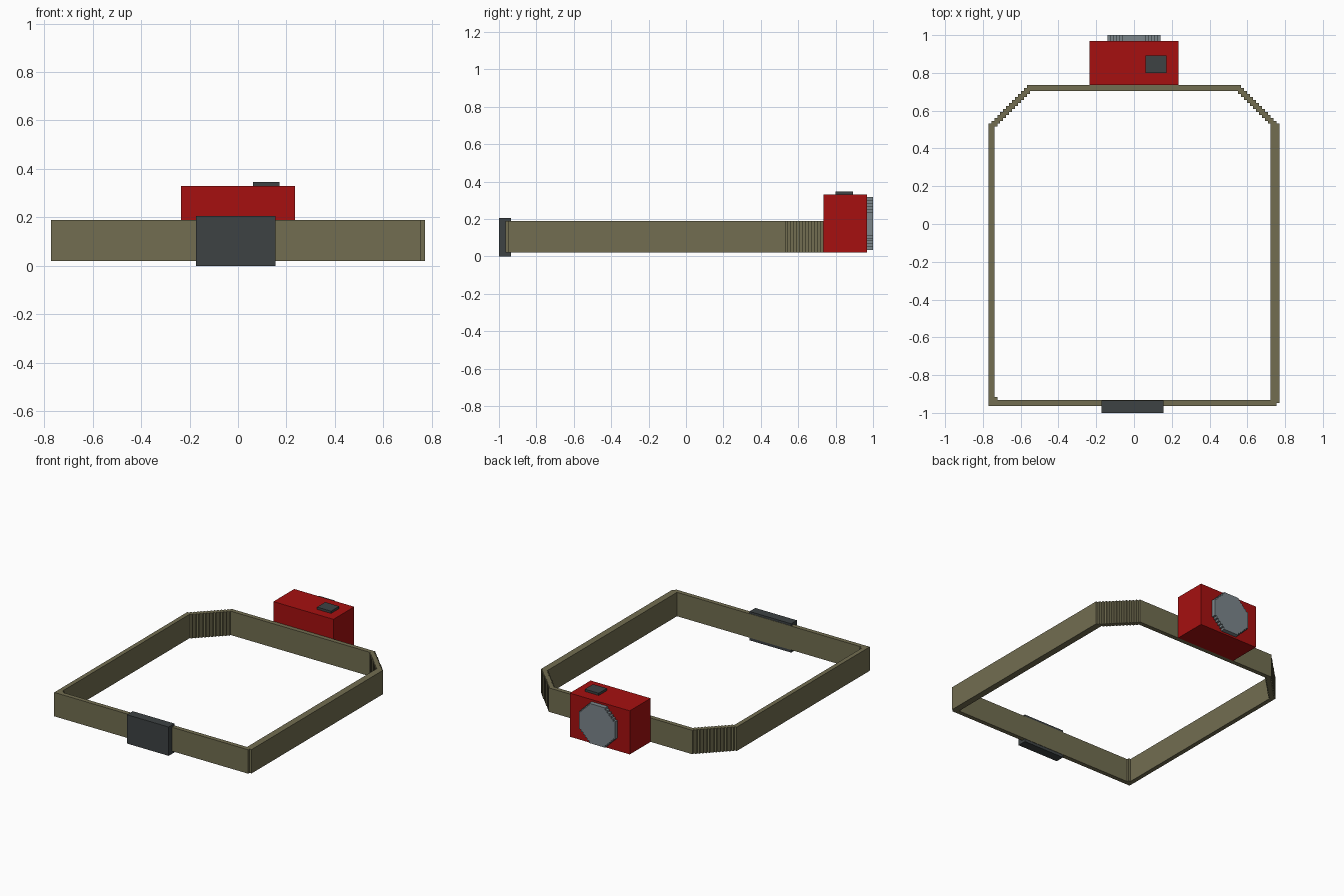
import bpy, bmesh
from mathutils import Vector

if "Cube" in bpy.data.objects:
    bpy.data.objects.remove(bpy.data.objects["Cube"])

S = 0.0157          # step size of the staircase edges


def material(name, rgb):
    m = bpy.data.materials.new(name)
    m.diffuse_color = (*rgb, 1)
    m.use_nodes = True
    m.node_tree.nodes["Principled BSDF"].inputs["Base Color"].default_value = m.diffuse_color
    return m


OLIVE = material("olive webbing", (0.168, 0.155, 0.082))
RED = material("red plastic", (0.38, 0.005, 0.005))
DARK = material("dark grey plastic", (0.047, 0.055, 0.057))
GREY = material("grey lens", (0.20, 0.24, 0.26))


def prism(name, outline, base, depth, mat, holes=None):
    """Extrude a closed outline (base: 2D point -> 3D) along depth; holes = inner outline."""
    bm = bmesh.new()
    edges = []
    for loop in [outline] + ([holes] if holes else []):
        vs = [bm.verts.new(base(*p)) for p in loop]
        edges += [bm.edges.new((vs[i - 1], vs[i])) for i in range(len(vs))]
    bmesh.ops.triangle_fill(bm, edges=edges, use_beauty=True)
    res = bmesh.ops.extrude_face_region(bm, geom=bm.faces[:])
    bmesh.ops.translate(bm, vec=Vector(depth),
                        verts=[g for g in res["geom"] if isinstance(g, bmesh.types.BMVert)])
    bmesh.ops.recalc_face_normals(bm, faces=bm.faces[:])
    bmesh.ops.dissolve_limit(bm, angle_limit=0.01, verts=bm.verts[:], edges=bm.edges[:])
    me = bpy.data.meshes.new(name)
    bm.to_mesh(me)
    bm.free()
    me.materials.append(mat)
    ob = bpy.data.objects.new(name, me)
    bpy.context.collection.objects.link(ob)
    return ob


def box(name, x, y, z, mat):
    rect = [(x[0], y[0]), (x[1], y[0]), (x[1], y[1]), (x[0], y[1])]
    return prism(name, rect, lambda a, b: (a, b, z[0]), (0, 0, z[1] - z[0]), mat)


def stairs(x, y, n, sx, sy):
    """Staircase from (x, y): rise first along x, then along y."""
    pts = [(x, y)]
    for i in range(n):
        pts += [(x + sx * S * (i + 1), y + sy * S * i),
                (x + sx * S * (i + 1), y + sy * S * (i + 1))]
    return pts


def flip(pts):
    return [(-x, y) for x, y in reversed(pts)]


# Head strap: stepped front corners, slightly uneven rear corners
X, Y0, Y1 = 0.771, -0.964, 0.735
outer_left = stairs(-X, Y1 - 13 * S, 13, 1, 1)
outer = ([(-X, Y0)] + outer_left + flip(outer_left)
         + [(X, Y0 + S), (X - S, Y0 + S), (X - S, Y0)])
inner_left = stairs(-X + 2 * S, Y1 - 14 * S, 12, 1, 1)
inner_right = flip(inner_left[2:])
xr, yi = X - 3 * S, Y0 + 2 * S
inner = ([(-X + 3 * S, yi), (-X + 3 * S, yi + S), (-X + 2 * S, yi + S)]
         + inner_left + inner_right + [(xr, yi)])
prism("head_strap", outer, lambda a, b: (a, b, 0.02), (0, 0, 0.17), OLIVE, inner)

# Rear buckle
box("rear_buckle", (-0.173, 0.155), (-1.0, -0.935), (0.0, 0.205), DARK)

# Lamp housing and switch
box("lamp_housing", (-0.236, 0.236), (0.735, 0.969), (0.02, 0.33), RED)
box("switch_button", (0.062, 0.172), (0.8, 0.892), (0.33, 0.346), DARK)

# Lens: stepped octagonal disc
R, F = 9 * S, 4 * S
quarter = stairs(-R, F, 5, 1, 1)
top = quarter + flip(quarter)
disc = top + [(x, -z) for x, z in reversed(top)]
prism("lens", disc, lambda a, b: (a, 0.969, b + 0.175), (0, 0.031, 0), GREY)
